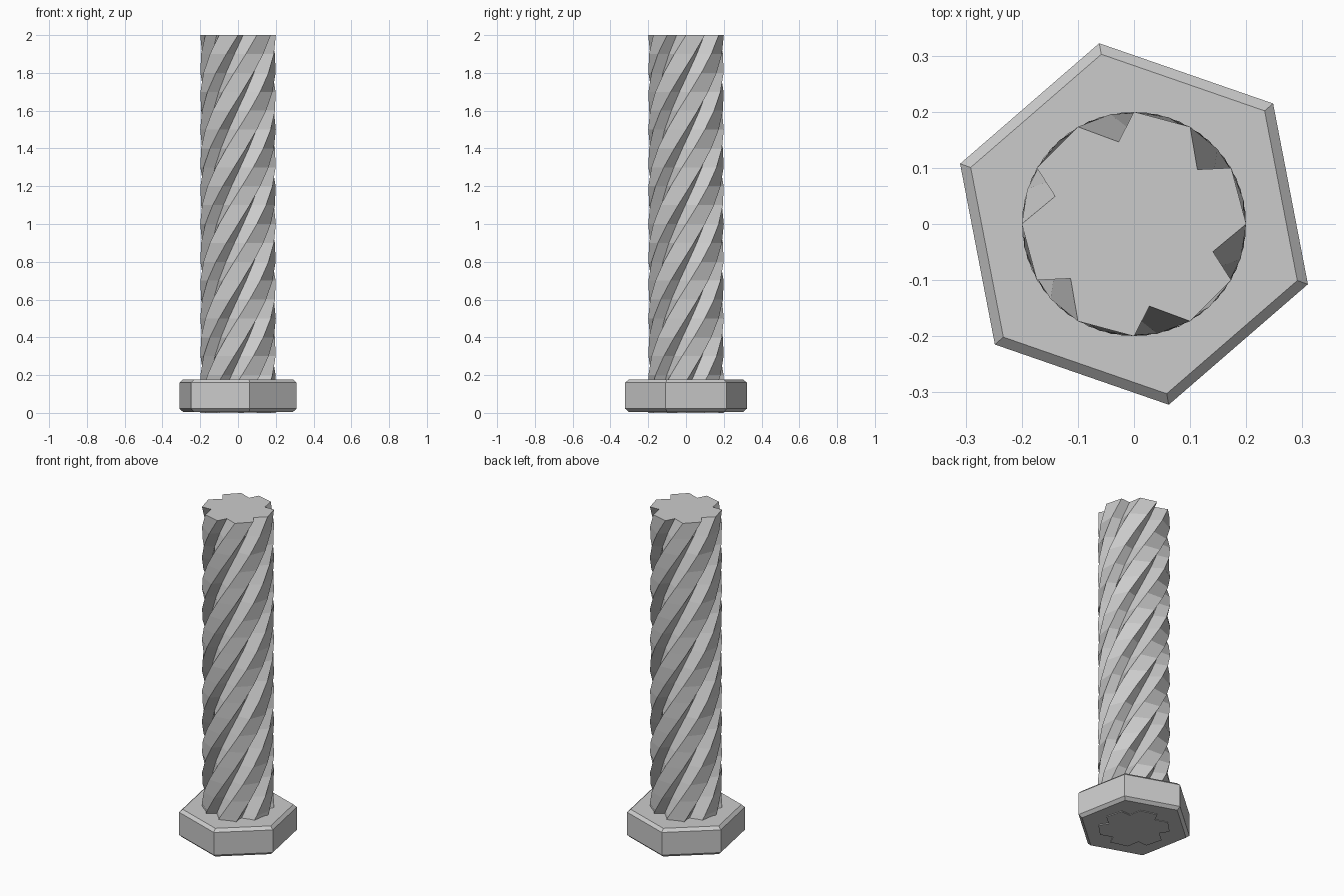
import bpy
from math import sin, cos, radians

if "Cube" in bpy.data.objects:
    bpy.data.objects.remove(bpy.data.objects["Cube"])


def loft(name, rings):
    """Closed solid from a stack of equal-length rings."""
    n = len(rings[0])
    verts = [p for r in rings for p in r]
    faces = [tuple(reversed(range(n)))]
    for k in range(len(rings) - 1):
        for i in range(n):
            j = (i + 1) % n
            a, b = k * n + i, k * n + j
            faces.append((a, b, b + n, a + n))
    faces.append(tuple(range((len(rings) - 1) * n, len(rings) * n)))
    mesh = bpy.data.meshes.new(name)
    mesh.from_pydata(verts, [], faces)
    mesh.update()
    ob = bpy.data.objects.new(name, mesh)
    bpy.context.collection.objects.link(ob)
    return ob


def polar(r, deg, z):
    return (r * cos(radians(deg)), r * sin(radians(deg)), z)


# Fluted shaft: six-groove profile twisted one full turn over its height
profile = [(r, a + 60 * k) for k in range(6)
           for r, a in ((0.2, 0), (0.2, 30), (0.149, 40.7))]
STEPS, HEIGHT, TWIST = 20, 2.0, 360
loft("twisted_shaft", [
    [polar(r, a + TWIST * s / STEPS, HEIGHT * s / STEPS) for r, a in profile]
    for s in range(STEPS + 1)])

# Hexagonal head with chamfered rims
loft("hex_head", [
    [polar(r, 40.9 + 60 * k, z) for k in range(6)]
    for r, z in ((0.308, 0.005), (0.328, 0.022), (0.328, 0.16), (0.308, 0.177))])
